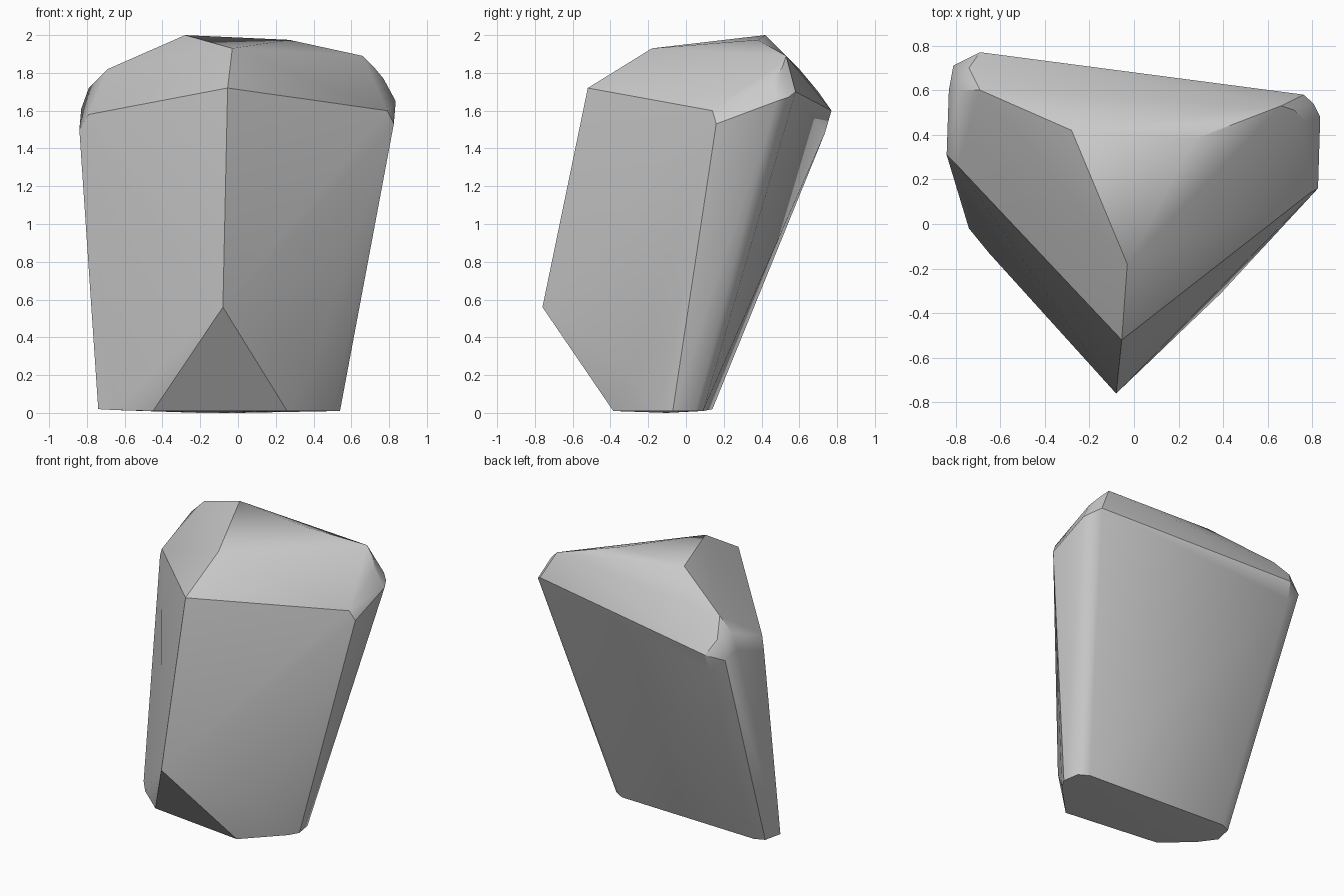
import bpy, bmesh, math

if "Cube" in bpy.data.objects:
    bpy.data.objects.remove(bpy.data.objects["Cube"])

# Corner points of the chipped boulder, grouped by region
crown = [(-.28, .42, 2.0), (.27, .38, 1.975), (-.03, -.18, 1.93)]
front_ridge = [(-.055, -.52, 1.72), (-.08, -.76, .56),
               (-.3, -.3, 1.49), (.22, -.345, 1.49), (.39, -.31, .22)]
right_shoulder = [(.66, .53, 1.89), (.72, .51, 1.83), (.76, .58, 1.7),
                  (.77, .46, 1.77), (.805, .54, 1.67), (.835, .48, 1.65),
                  (.825, .16, 1.53), (.79, .14, 1.6)]
left_shoulder = [(-.69, .60, 1.82), (-.74, .70, 1.7), (-.69, .77, 1.6),
                 (-.70, .735, 1.48), (-.81, .71, 1.57), (-.79, .60, 1.72),
                 (-.83, .60, 1.61), (-.84, .31, 1.5), (-.79, .26, 1.58)]
foot = [(.26, -.385, .01), (.5, -.14, .01), (.54, -.07, .01), (.52, .05, .01),
        (.45, .09, .01), (-.64, .14, .02), (-.71, .11, .02), (-.74, -.02, .02),
        (-.65, -.13, .015), (-.45, -.3, .01), (-.2, -.1, 0), (0, -.1, 0)]

# Wrap the points in a convex shell and merge flat triangles
bm = bmesh.new()
for p in crown + front_ridge + right_shoulder + left_shoulder + foot:
    bm.verts.new(p)
bmesh.ops.convex_hull(bm, input=bm.verts[:])
bmesh.ops.delete(bm, geom=[v for v in bm.verts if not v.link_faces], context='VERTS')
bmesh.ops.dissolve_limit(bm, angle_limit=math.radians(1),
                         verts=bm.verts[:], edges=bm.edges[:])
bmesh.ops.recalc_face_normals(bm, faces=bm.faces[:])
mesh = bpy.data.meshes.new("boulder")
bm.to_mesh(mesh)
bm.free()

boulder = bpy.data.objects.new("boulder", mesh)
bpy.context.collection.objects.link(boulder)

# Soft shoulders, crisp main edges
bpy.context.view_layer.objects.active = boulder
boulder.select_set(True)
bpy.ops.object.shade_smooth_by_angle(angle=math.radians(30))
